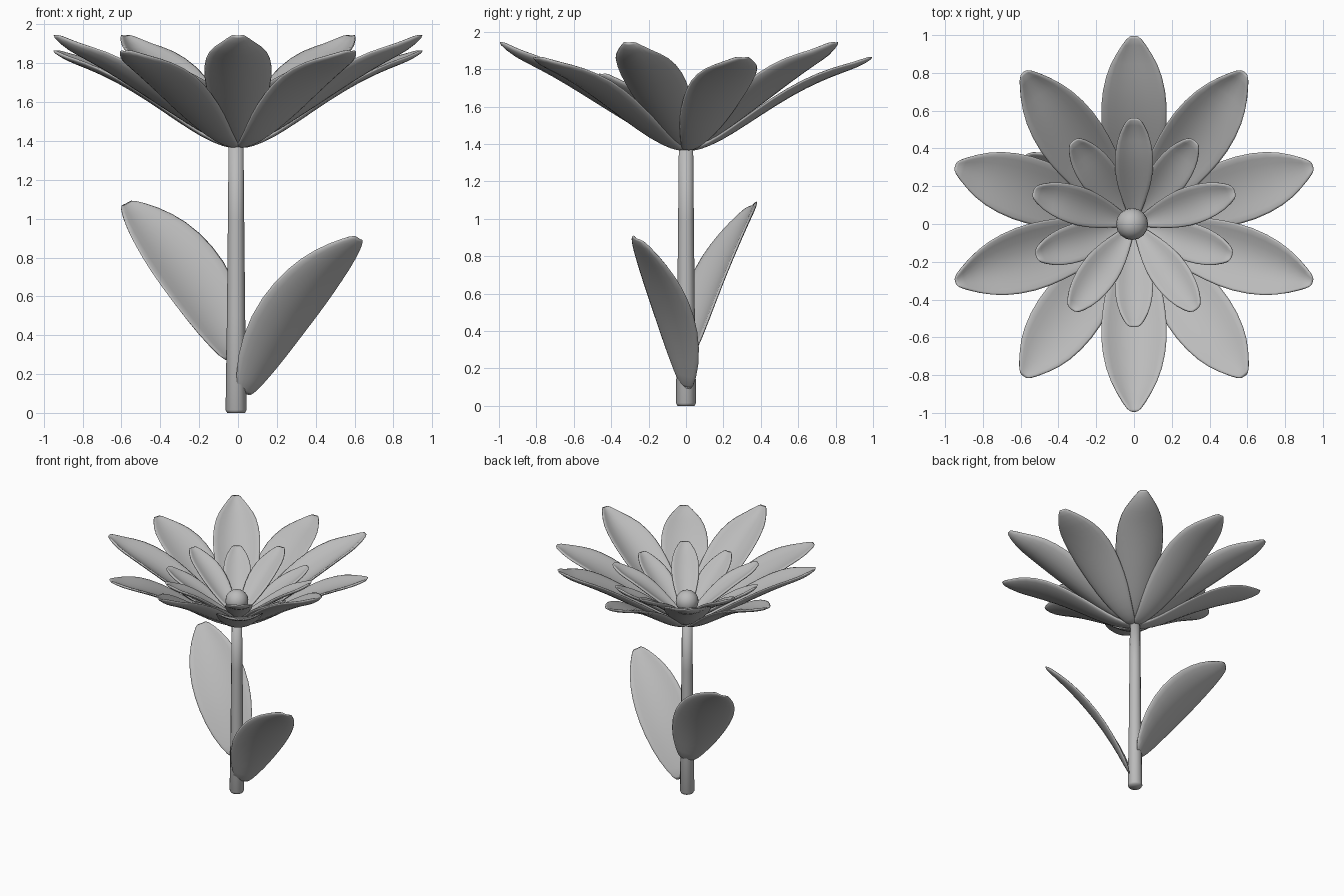
import bpy, bmesh
from math import sin, cos, pi, radians
from mathutils import Vector, Matrix

cube = bpy.data.objects.get("Cube")
if cube:
    bpy.data.objects.remove(cube, do_unlink=True)

grey = bpy.data.materials.new("plain_grey")
grey.use_nodes = True
grey.diffuse_color = (0.5, 0.5, 0.5, 1)
grey.node_tree.nodes["Principled BSDF"].inputs["Base Color"].default_value = (0.5, 0.5, 0.5, 1)


def finish(name, bm):
    bmesh.ops.recalc_face_normals(bm, faces=bm.faces)
    mesh = bpy.data.meshes.new(name)
    bm.to_mesh(mesh)
    bm.free()
    mesh.materials.append(grey)
    mesh.shade_smooth()
    obj = bpy.data.objects.new(name, mesh)
    bpy.context.collection.objects.link(obj)
    return obj


def blade(name, spine, widths, azimuth, origin=(0, 0, 0), roll=0, cup=0.35, thick=0.02):
    """Cupped petal or leaf: spine of (reach, height), half width at each point."""
    out = Vector((cos(radians(azimuth)), sin(radians(azimuth)), 0))
    pts = [Vector(origin) + out * r + Vector((0, 0, z)) for r, z in spine]
    across = (-1, -0.6, 0, 0.6, 1)
    bm = bmesh.new()
    rows = []
    for i, (p, w) in enumerate(zip(pts, widths)):
        axis = (pts[min(i + 1, len(pts) - 1)] - pts[max(i - 1, 0)]).normalized()
        turn = Matrix.Rotation(radians(roll), 3, axis)
        side = turn @ Vector((-out.y, out.x, 0))
        up = axis.cross(side)
        rows.append([bm.verts.new(p + side * w * v + up * w * cup * v * v) for v in across])
    for a, b in zip(rows, rows[1:]):
        for j in range(len(across) - 1):
            bm.faces.new((a[j], a[j + 1], b[j + 1], b[j]))
    obj = finish(name, bm)
    solid = obj.modifiers.new("thickness", 'SOLIDIFY')
    solid.thickness = thick
    solid.offset = 0
    soft = obj.modifiers.new("soften", 'SUBSURF')
    soft.levels = soft.render_levels = 1
    return obj


# Outer petals: a cupped ring of five nested inside a flatter, lower ring
outer_widths = (0.025, 0.05, 0.09, 0.14, 0.17, 0.183, 0.155, 0.1, 0.025)
high = ((0.02, 1.385), (0.07, 1.395), (0.18, 1.44), (0.32, 1.522), (0.48, 1.62),
        (0.64, 1.72), (0.8, 1.812), (0.91, 1.865), (1.0, 1.945))
low = ((0.02, 1.372), (0.07, 1.376), (0.18, 1.42), (0.32, 1.507), (0.48, 1.612),
       (0.64, 1.705), (0.8, 1.775), (0.91, 1.813), (1.0, 1.865))
# Inner petals: two smaller rings, lifting at the tips
inner_widths = (0.02, 0.05, 0.085, 0.105, 0.103, 0.08, 0.03)
inner_top = ((0.02, 1.43), (0.1, 1.47), (0.2, 1.535), (0.3, 1.605),
             (0.4, 1.67), (0.5, 1.715), (0.565, 1.775))
inner_low = ((0.02, 1.405), (0.1, 1.44), (0.2, 1.5), (0.3, 1.57),
             (0.4, 1.635), (0.49, 1.685), (0.55, 1.745))
for k in range(5):
    a = 72 * k
    blade(f"outer_petal_high_{k}", high, outer_widths, a - 90, cup=0.42)
    blade(f"outer_petal_low_{k}", low, outer_widths, a + 90, cup=0.24)
    blade(f"inner_petal_top_{k}", inner_top, inner_widths, a + 90)
    blade(f"inner_petal_low_{k}", inner_low, inner_widths, a - 90)

# Leaves, twisted and set on opposite sides of the stem
leaf = ((0, 0), (0.08, 0.15), (0.2, 0.34), (0.33, 0.5), (0.45, 0.63), (0.56, 0.73), (0.65, 0.81))
leaf_widths = (0.05, 0.14, 0.19, 0.195, 0.165, 0.11, 0.035)
blade("left_leaf", leaf, leaf_widths, -24, (0.035, -0.005, 0.09), -29, cup=0.25)
blade("right_leaf", leaf, [w * 1.1 for w in leaf_widths], 149, (-0.025, 0.03, 0.27), -29, cup=0.25)

# Stem: tapered tube with a softened foot
bm = bmesh.new()
rings = []
for z, r in ((0, 0.046), (0.015, 0.054), (0.5, 0.047), (1.0, 0.042), (1.42, 0.038)):
    rings.append([bm.verts.new((-0.01 + r * cos(pi * k / 6), r * sin(pi * k / 6), z))
                  for k in range(12)])
for a, b in zip(rings, rings[1:]):
    for k in range(12):
        n = (k + 1) % 12
        bm.faces.new((a[k], a[n], b[n], b[k]))
bm.faces.new(rings[0])
bm.faces.new(rings[-1])
finish("stem", bm)

# Round flower centre
bm = bmesh.new()
bmesh.ops.create_uvsphere(bm, u_segments=16, v_segments=10, radius=0.085,
                          matrix=Matrix.Translation((-0.01, 0, 1.55)))
finish("flower_centre", bm)
